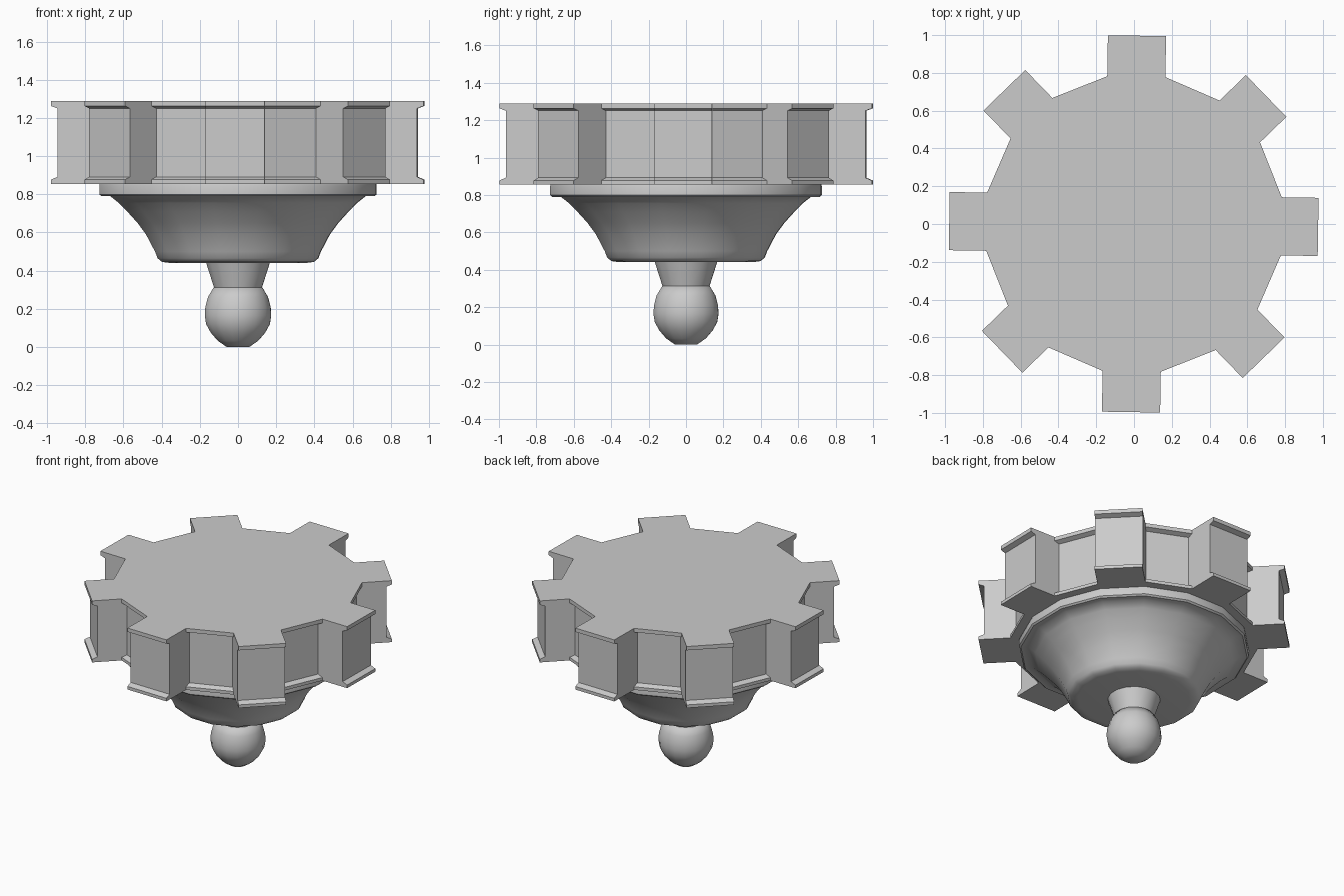
import bpy, bmesh
from math import sin, cos, pi, radians

if "Cube" in bpy.data.objects:
    bpy.data.objects.remove(bpy.data.objects["Cube"])

TURN = radians(-0.9)      # slight twist of the whole model
SIDES = 16


def finish(bm, name, smooth=None):
    bmesh.ops.recalc_face_normals(bm, faces=bm.faces)
    mesh = bpy.data.meshes.new(name)
    bm.to_mesh(mesh)
    bm.free()
    obj = bpy.data.objects.new(name, mesh)
    bpy.context.collection.objects.link(obj)
    if smooth:
        bpy.ops.object.select_all(action='DESELECT')
        obj.select_set(True)
        bpy.context.view_layer.objects.active = obj
        bpy.ops.object.shade_smooth_by_angle(angle=radians(smooth))
    return obj


def loft(name, rings, smooth=None):
    """Skin a stack of closed rings and cap both ends."""
    bm = bmesh.new()
    loops = [[bm.verts.new(p) for p in ring] for ring in rings]
    for a, b in zip(loops, loops[1:]):
        n = len(a)
        for i in range(n):
            bm.faces.new((a[i], a[(i + 1) % n], b[(i + 1) % n], b[i]))
    bm.faces.new(loops[0])
    bm.faces.new(loops[-1])
    return finish(bm, name, smooth)


def round_ring(r, z):
    angles = [TURN + (i + 0.5) * 2 * pi / SIDES for i in range(SIDES)]
    return [(r * cos(a), r * sin(a), z) for a in angles]


# Eight-toothed wheel outline; tooth tips and valleys pull in by inset
TIPS = [0.975, 0.974, 0.997, 0.986, 0.978, 0.972, 0.996, 0.986]


def gear_ring(inset, z):
    pts = []
    for i, tip in enumerate(TIPS):
        a = TURN + i * pi / 4
        for u, v in ((0.78, -0.154), (tip, -0.154), (tip, 0.154), (0.78, 0.154)):
            u -= inset
            pts.append((u * cos(a) - v * sin(a), u * sin(a) + v * cos(a), z))
    return pts


# Wheel with thin rims above and below a recessed wall
loft("toothed_wheel", [gear_ring(i, z) for i, z in (
    (0, 0.855), (0, 0.877), (0.035, 0.892),
    (0.035, 1.25), (0.035 * 0.0, 1.263), (0, 1.29))])

# Collar plate and flared bowl under the wheel
bowl = [(0.36, 0.44), (0.405, 0.446), (0.428, 0.465), (0.442, 0.50),
        (0.49, 0.59), (0.535, 0.65), (0.59, 0.71), (0.635, 0.755), (0.68, 0.79),
        (0.728, 0.79), (0.739, 0.80), (0.739, 0.845), (0.735, 0.857)]
loft("flared_bowl", [round_ring(r, z) for r, z in bowl], smooth=40)

# Neck tapering down to the ball
loft("neck", [round_ring(r, z) for r, z in ((0.127, 0.31), (0.171, 0.445))], smooth=40)

# Rounded ball at the foot
ball = [(0.06, 0.0), (0.107, 0.032), (0.145, 0.075), (0.17, 0.12), (0.177, 0.165),
        (0.174, 0.21), (0.16, 0.262), (0.13, 0.312)]
loft("ball_finial", [round_ring(r, z) for r, z in ball], smooth=60)
